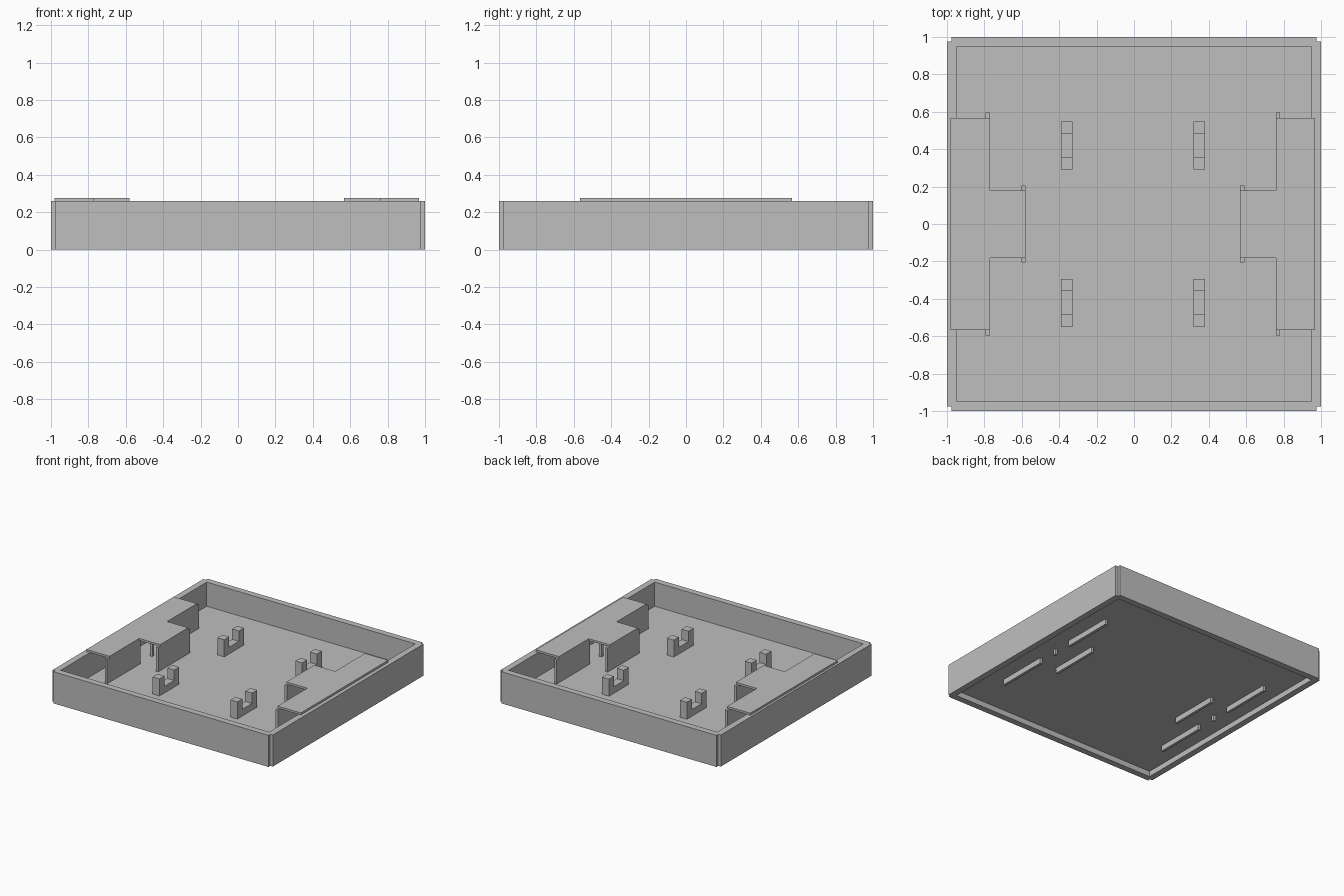
import bpy
import bmesh

cube = bpy.data.objects.get("Cube")
if cube:
    bpy.data.objects.remove(cube)

grey = bpy.data.materials.new("light grey")
grey.use_nodes = True
colour = (0.52, 0.52, 0.52, 1)
grey.diffuse_color = colour
grey.node_tree.nodes["Principled BSDF"].inputs["Base Color"].default_value = colour


def extrude(name, loops, z0, z1, axis="z"):
    """Fill closed outlines (later ones are holes) and extrude them along an axis."""
    place = {"z": lambda a, b: (a, b, z0), "x": lambda a, b: (z0, a, b)}[axis]
    step = (0, 0, z1 - z0) if axis == "z" else (z1 - z0, 0, 0)
    bm = bmesh.new()
    edges = []
    for loop in loops:
        verts = [bm.verts.new(place(a, b)) for a, b in loop]
        edges += [bm.edges.new((v, verts[i - 1])) for i, v in enumerate(verts)]
    bmesh.ops.triangle_fill(bm, edges=edges, use_beauty=True)
    ext = bmesh.ops.extrude_face_region(bm, geom=bm.faces[:])
    moved = [g for g in ext["geom"] if isinstance(g, bmesh.types.BMVert)]
    bmesh.ops.translate(bm, verts=moved, vec=step)
    bmesh.ops.recalc_face_normals(bm, faces=bm.faces[:])
    mesh = bpy.data.meshes.new(name)
    bm.to_mesh(mesh)
    bm.free()
    mesh.materials.append(grey)
    obj = bpy.data.objects.new(name, mesh)
    bpy.context.collection.objects.link(obj)
    return obj


def rect(x0, x1, y0, y1):
    return [(x0, y0), (x1, y0), (x1, y1), (x0, y1)]


WALL_TOP, FLOOR_LOW, FLOOR_TOP = 0.26, 0.045, 0.062
INNER, NOTCH = 0.948, 0.977
SHIFT = -0.006  # inner fittings sit slightly off centre

# Outer frame with a small square notch at each corner
outline = []
for sx, sy in ((1, 1), (-1, 1), (-1, -1), (1, -1)):
    corner = [(sx, sy * NOTCH), (sx * NOTCH, sy * NOTCH), (sx * NOTCH, sy)]
    outline += corner if sx * sy > 0 else corner[::-1]
extrude("outer_walls", [outline, rect(-INNER, INNER, -INNER, INNER)], 0, WALL_TOP)

# Floor panel raised above the bottom rim
extrude("floor_panel", [rect(-INNER, INNER, -INNER, INNER)], FLOOR_LOW, FLOOR_TOP)

for side, s in (("left", 1), ("right", -1)):
    def panel(name, x0, x1, y0, y1):
        a, b = sorted((s * x0 + SHIFT, s * x1 + SHIFT))
        extrude(f"{side}_{name}", [rect(a, b, y0, y1)], 0, WALL_TOP)

    # T-shaped cover plate resting on the wall
    plate = [(0.975, -0.568), (0.975, 0.566), (0.764, 0.566), (0.764, 0.18),
             (0.573, 0.18), (0.573, -0.183), (0.764, -0.183), (0.764, -0.568)]
    extrude(f"{side}_cover", [[(s * x + SHIFT, y) for x, y in plate]],
            WALL_TOP, 0.277)

    # Upright partitions and post that pass through the floor
    panel("back_partition", 0.765, 0.787, 0.165, 0.595)
    panel("front_partition", 0.765, 0.787, -0.597, -0.167)
    panel("middle_partition", 0.574, 0.596, -0.207, 0.205)
    panel("post", 0.765, 0.787, -0.012, 0.012)

    # U-shaped brackets on the floor
    for end, y in (("back", 0.419), ("front", -0.422)):
        low, top = FLOOR_TOP + 0.055, FLOOR_TOP + 0.14
        profile = [(-0.128, FLOOR_TOP), (0.128, FLOOR_TOP), (0.128, top), (0.063, top),
                   (0.063, low), (-0.063, low), (-0.063, top), (-0.128, top)]
        x = s * 0.354 + SHIFT
        extrude(f"{side}_{end}_bracket", [[(y + a, b) for a, b in profile]],
                x - 0.031, x + 0.031, axis="x")
